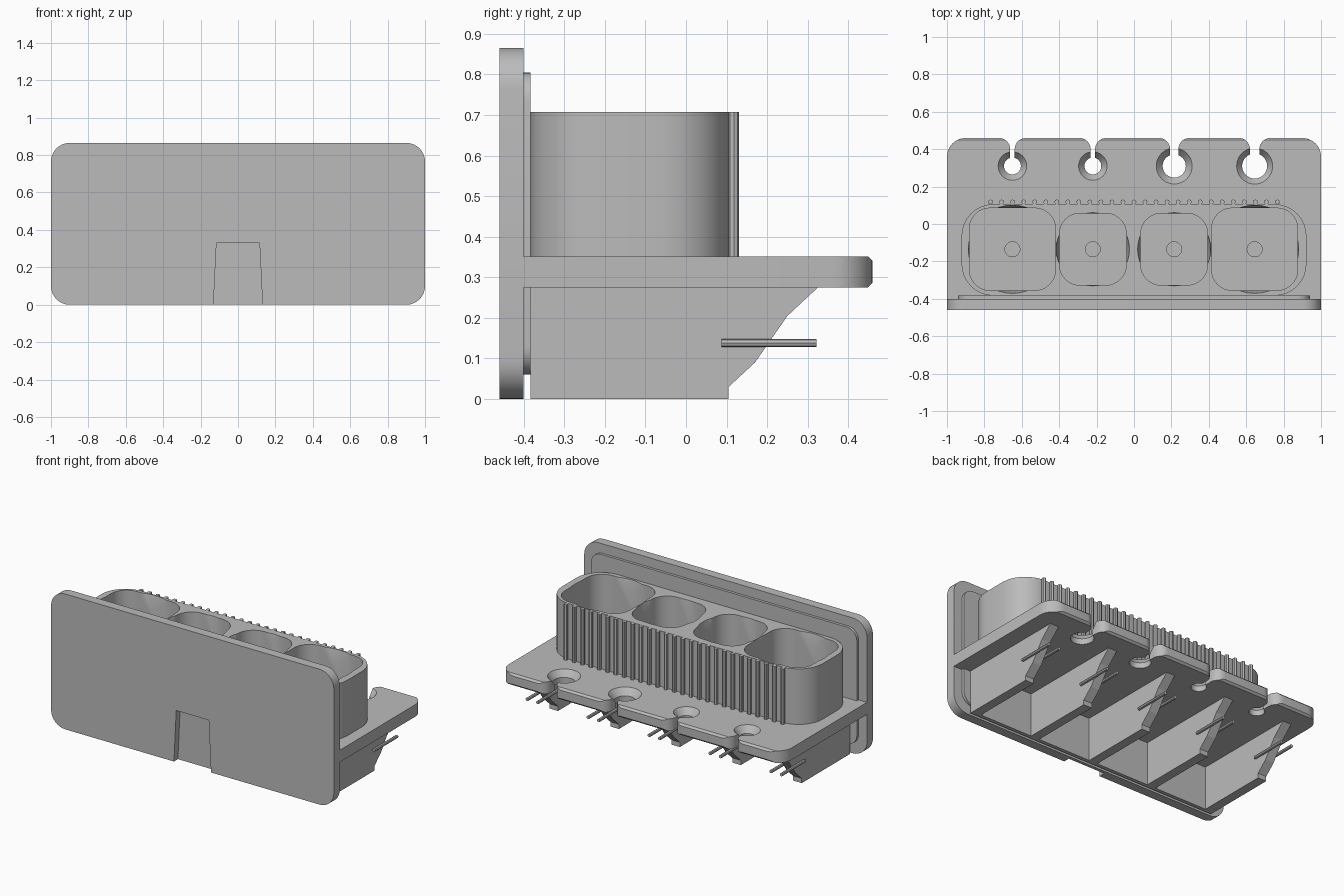
import bpy, bmesh
from math import sin, cos, asin, radians, degrees, pi
from mathutils import Vector, Matrix

if "Cube" in bpy.data.objects:
    bpy.data.objects.remove(bpy.data.objects["Cube"], do_unlink=True)

grey = bpy.data.materials.new("plain_grey")
grey.use_nodes = True
COLOUR = (0.5, 0.5, 0.5, 1)
grey.diffuse_color = COLOUR
grey.node_tree.nodes["Principled BSDF"].inputs["Base Color"].default_value = COLOUR


def arc(cx, cy, r, start, end, n=8):
    angles = [radians(start + (end - start) * i / n) for i in range(n + 1)]
    return [(cx + r * cos(a), cy + r * sin(a)) for a in angles]


def rounded_rect(x0, y0, x1, y1, r):
    return (arc(x1 - r, y1 - r, r, 0, 90) + arc(x0 + r, y1 - r, r, 90, 180)
            + arc(x0 + r, y0 + r, r, 180, 270) + arc(x1 - r, y0 + r, r, 270, 360))


def finish(name, bm):
    bmesh.ops.recalc_face_normals(bm, faces=bm.faces)
    mesh = bpy.data.meshes.new(name)
    bm.to_mesh(mesh)
    bm.free()
    mesh.materials.append(grey)
    obj = bpy.data.objects.new(name, mesh)
    bpy.context.collection.objects.link(obj)
    return obj


def prism(name, outline, axis, low, high):
    """Extrude a 2D outline along one axis, from low to high."""
    place = {"x": lambda a, b: (low, a, b),
             "y": lambda a, b: (a, low, b),
             "z": lambda a, b: (a, b, low)}[axis]
    bm = bmesh.new()
    face = bm.faces.new([bm.verts.new(place(a, b)) for a, b in outline])
    geom = bmesh.ops.extrude_face_region(bm, geom=[face])["geom"]
    shift = Vector([high - low if axis == k else 0 for k in "xyz"])
    bmesh.ops.translate(bm, vec=shift, verts=[g for g in geom if isinstance(g, bmesh.types.BMVert)])
    return finish(name, bm)


def cone(name, x, y, z0, z1, r0, r1, sides=40):
    bm = bmesh.new()
    bmesh.ops.create_cone(bm, cap_ends=True, segments=sides, radius1=r0, radius2=r1,
                          depth=z1 - z0, matrix=Matrix.Translation((x, y, (z0 + z1) / 2)))
    return finish(name, bm)


def activate(obj):
    bpy.ops.object.select_all(action="DESELECT")
    obj.select_set(True)
    bpy.context.view_layer.objects.active = obj


def cut(obj, cutter):
    cutter.hide_render = True
    mod = obj.modifiers.new("cut", "BOOLEAN")
    mod.operation = "DIFFERENCE"
    mod.solver = "EXACT"
    mod.object = cutter
    activate(obj)
    bpy.ops.object.modifier_apply(modifier=mod.name)
    bpy.data.objects.remove(cutter, do_unlink=True)


def smooth(obj):
    activate(obj)
    bpy.ops.object.shade_smooth_by_angle(angle=radians(30))


# Front plate with a tapered slot, and the raised panel behind it
plate = prism("front_plate", rounded_rect(-1, 0, 1, 0.865, 0.1), "y", -0.46, -0.40)
slot = [(-0.132, -0.02), (0.132, -0.02), (0.115, 0.33), (-0.115, 0.33)]
cut(plate, prism("slot_cutter", slot, "y", -0.5, -0.42))
smooth(plate)
smooth(prism("raised_panel", rounded_rect(-0.94, 0.06, 0.94, 0.805, 0.07), "y", -0.405, -0.383))

# Shelf with keyhole slots along its back edge: (x, hole radius, half neck, countersink radius)
BACK, HOLE_Y, FLARE = 0.46, 0.31, 0.06
TOP, UNDER = 0.352, 0.275
keyholes = [(0.645, 0.067, 0.025, 0.1), (0.215, 0.062, 0.022, 0.1),
            (-0.22, 0.045, 0.012, 0.08), (-0.65, 0.045, 0.012, 0.08)]
outline = [(-1, -0.40), (1, -0.40)] + arc(0.9, BACK - 0.1, 0.1, 0, 90)
for x, r, w, _ in keyholes:
    a = degrees(asin(w / r))
    outline += arc(x + w + FLARE, BACK - FLARE, FLARE, 90, 180)
    outline += arc(x, HOLE_Y, r, 90 - a, a - 270, 28)
    outline += arc(x - w - FLARE, BACK - FLARE, FLARE, 0, 90)
outline += arc(-0.9, BACK - 0.1, 0.1, 90, 180)
shelf = prism("shelf", outline, "z", UNDER, TOP)
for x, r, w, sink in keyholes:
    cut(shelf, cone("sink_cutter", x, HOLE_Y, TOP - 0.045, TOP + 0.005, r * 0.95, sink))
for z in (UNDER, TOP):
    c = 0.012
    diamond = [(BACK - c, z), (BACK, z - c), (BACK + c, z), (BACK, z + c)]
    cut(shelf, prism("chamfer_cutter", diamond, "x", -1.1, 1.1))
smooth(shelf)

# Holder block with four pockets: (centre x, half width, half depth, flared mouth radius)
RIM, MID_Y, FLOOR = 0.707, -0.135, 0.375
block = prism("holder_block", rounded_rect(-0.922, -0.383, 0.922, 0.106, 0.17), "z", TOP, RIM)
for x, hw, hd, mouth in [(-0.65, 0.23, 0.22, 0.236), (-0.22, 0.179, 0.192, 0.196),
                         (0.215, 0.179, 0.192, 0.196), (0.645, 0.23, 0.22, 0.236)]:
    pocket = rounded_rect(x - hw, MID_Y - hd, x + hw, MID_Y + hd, 0.11)
    cut(block, prism("pocket_cutter", pocket, "z", FLOOR, RIM + 0.05))
    cut(block, cone("mouth_cutter", x, MID_Y, 0.45, RIM + 0.002, mouth - 0.05, mouth))
    cut(block, cone("dimple_cutter", x, MID_Y, FLOOR - 0.015, FLOOR + 0.05, 0.04, 0.04, 24))
smooth(block)

# Grip ridges on the back of the block
RIDGES = 27
for i in range(RIDGES):
    x = -0.767 + 1.534 * i / (RIDGES - 1)
    cone("grip_ridge", x, 0.118, TOP, RIM, 0.013, 0.013, 8)

# Support ribs under the shelf, each with a thin pin on both sides
rib_shape = [(-0.383, 0), (0.105, 0), (0.105, 0.03), (0.17, 0.09), (0.25, 0.205), (0.325, UNDER),
             (-0.383, UNDER)]
for i in range(-2, 3):
    x = i * 0.431
    prism("support_rib", rib_shape, "x", x - 0.03, x + 0.03)
    for side in (-1, 1):
        px = x + side * 0.037
        prism("rib_pin", arc(px, 0.138, 0.01, 0, 315, 7), "y", 0.087, 0.322)

# Wall joining the ribs at the front
prism("lower_wall", [(-0.89, 0), (0.89, 0), (0.89, UNDER), (-0.89, UNDER)], "y", -0.383, -0.36)
